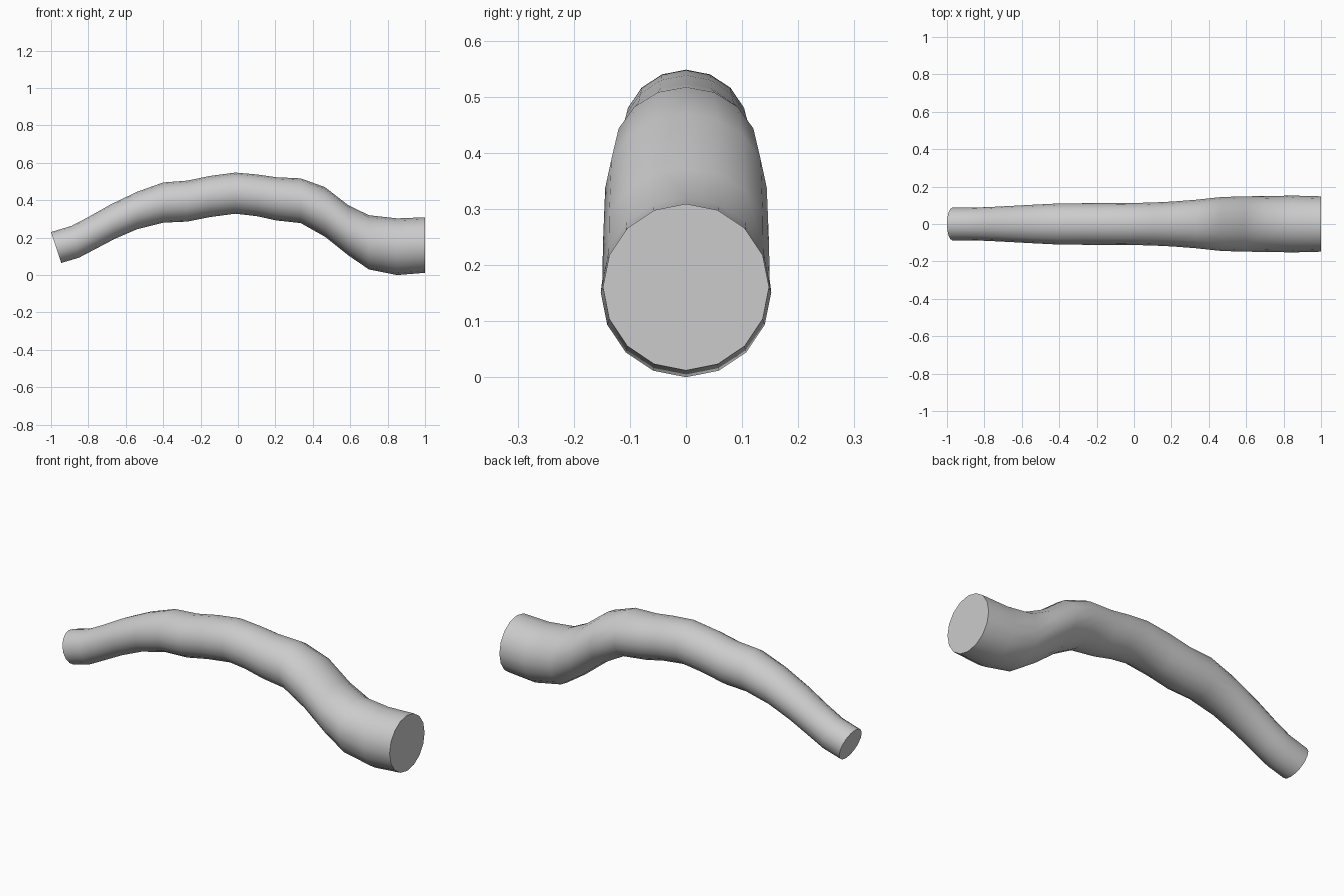
import bpy, bmesh, math
from mathutils import Vector

if "Cube" in bpy.data.objects:
    bpy.data.objects.remove(bpy.data.objects["Cube"])

SIDES = 16

# Each ring: top x, top z, bottom x, bottom z, half width in y
rings = [
    (-1.0, .23, -.945, .065, .087),
    (-.89, .263, -.85, .093, .088),
    (-.80, .31, -.77, .135, .09),
    (-.68, .378, -.66, .193, .096),
    (-.54, .445, -.54, .245, .103),
    (-.40, .495, -.40, .28, .11),
    (-.27, .505, -.27, .286, .111),
    (-.15, .53, -.15, .31, .111),
    (-.015, .548, -.015, .328, .112),
    (.10, .538, .10, .315, .115),
    (.205, .523, .205, .292, .12),
    (.335, .517, .335, .278, .13),
    (.465, .47, .465, .205, .144),
    (.59, .373, .59, .105, .148),
    (.70, .32, .70, .03, .149),
    (.85, .303, .85, .0, .152),
    (1.0, .309, 1.0, .012, .148),
]

# Curved tapering branch: elliptical loops bridged along the path
bm = bmesh.new()
loops = []
for tx, tz, bx, bz, w in rings:
    top, bottom = Vector((tx, 0, tz)), Vector((bx, 0, bz))
    centre, up = (top + bottom) / 2, (top - bottom) / 2
    loops.append([bm.verts.new(centre + up * math.cos(a) + Vector((0, w * math.sin(a), 0)))
                  for a in (2 * math.pi * i / SIDES for i in range(SIDES))])
for a, b in zip(loops, loops[1:]):
    for i in range(SIDES):
        j = (i + 1) % SIDES
        bm.faces.new((a[i], a[j], b[j], b[i]))

# Flat cut ends
bm.faces.new(loops[0])
bm.faces.new(loops[-1])
bmesh.ops.recalc_face_normals(bm, faces=bm.faces)

mesh = bpy.data.meshes.new("branch")
bm.to_mesh(mesh)
bm.free()
branch = bpy.data.objects.new("branch", mesh)
bpy.context.collection.objects.link(branch)
bpy.context.view_layer.objects.active = branch
branch.select_set(True)
bpy.ops.object.shade_smooth_by_angle(angle=math.radians(40))
